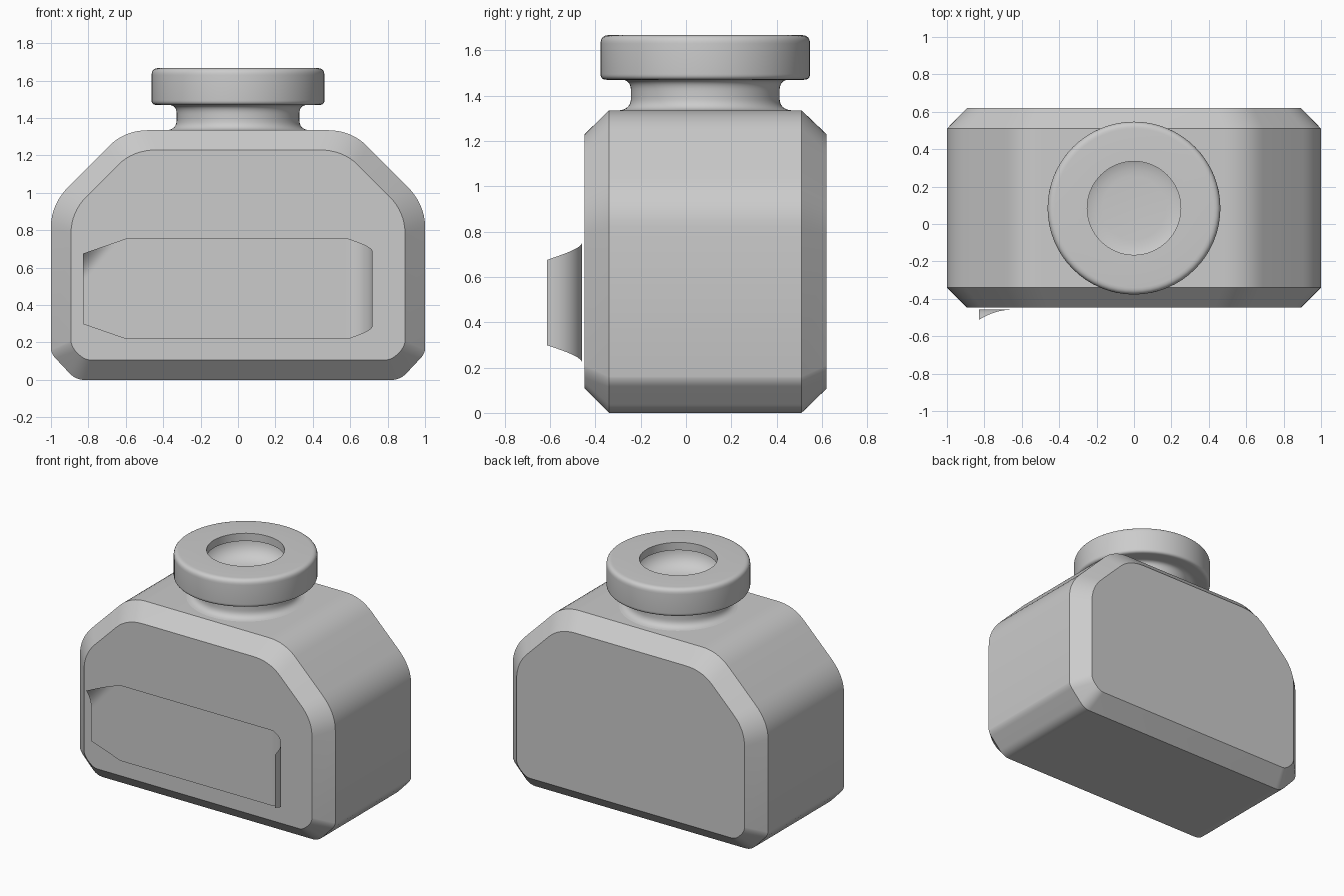
import bpy, math

if "Cube" in bpy.data.objects:
    bpy.data.objects.remove(bpy.data.objects["Cube"])

CY = 0.085  # depth centre of the bottle


def make(name, verts, faces):
    me = bpy.data.meshes.new(name)
    me.from_pydata(verts, [], faces)
    me.update()
    ob = bpy.data.objects.new(name, me)
    bpy.context.collection.objects.link(ob)
    bpy.ops.object.select_all(action='DESELECT')
    ob.select_set(True)
    bpy.context.view_layer.objects.active = ob
    bpy.ops.object.mode_set(mode='EDIT')
    bpy.ops.mesh.select_all(action='SELECT')
    if name != "label":
        bpy.ops.mesh.normals_make_consistent(inside=False)
    bpy.ops.object.mode_set(mode='OBJECT')
    bpy.ops.object.shade_smooth_by_angle(angle=math.radians(32))
    return ob


def curve(a, b, c, n=8):
    return [tuple((1 - t) ** 2 * a[i] + 2 * t * (1 - t) * b[i] + t * t * c[i] for i in (0, 1))
            for t in (k / n for k in range(n + 1))]


def outline(corners):
    half = [p for c in corners for p in curve(*c)]
    return half + [(-x, z) for x, z in reversed(half)]


# body: rounded shoulder outline with chamfered front and back
outer = outline([((.82, 0), (.87, 0), (.905, .04)),
                 ((.975, .115), (.995, .135), (1, .16)),
                 ((1, .82), (1, .94), (.90, 1.04)),
                 ((.69, 1.25), (.605, 1.335), (.48, 1.335))])
inner = outline([((.79, .107), (.82, .107), (.85, .135)),
                 ((.87, .155), (.893, .185), (.893, .21)),
                 ((.893, .78), (.893, .897), (.81, .98)),
                 ((.64, 1.15), (.56, 1.23), (.43, 1.23))])
rings = [(inner, -.447), (outer, -.34), (outer, .51), (inner, .62)]
n = len(outer)
verts = [(x, y, z) for ring, y in rings for x, z in ring]
faces = [(r * n + i, r * n + (i + 1) % n, (r + 1) * n + (i + 1) % n, (r + 1) * n + i)
         for r in range(3) for i in range(n)]
faces += [tuple(range(n)), tuple(range(3 * n, 4 * n))]
make("bottle_body", verts, faces)

# neck and rolled lip, turned in one piece with a hollow inside
profile = [(.42, 1.325)]
profile += curve((.38, 1.335), (.328, 1.34), (.328, 1.39))
profile += curve((.328, 1.42), (.328, 1.47), (.37, 1.47))
profile += curve((.435, 1.47), (.462, 1.47), (.462, 1.495), 6)
profile += curve((.462, 1.63), (.462, 1.667), (.425, 1.667), 6)
profile += [(.25, 1.667), (.25, 1.612), (.33, 1.60)]
profile += curve((.33, 1.58), (.32, 1.46), (.17, 1.455))
SEG = 64
verts = [(r * math.cos(2 * math.pi * k / SEG), CY + r * math.sin(2 * math.pi * k / SEG), z)
         for r, z in profile for k in range(SEG)]
faces = [(j * SEG + k, j * SEG + (k + 1) % SEG, (j + 1) * SEG + (k + 1) % SEG, (j + 1) * SEG + k)
         for j in range(len(profile) - 1) for k in range(SEG)]
faces.append(tuple(range((len(profile) - 1) * SEG, len(profile) * SEG)))
make("neck_and_lip", verts, faces)

# label: thin sheet, right end curled outward, upper left corner peeling
NS, NT = 108, 28
S0, S1, BEND, TAPER, R = -.83, .82, .59, .23, .13
verts = []
for i in range(NS + 1):
    s = S0 + (S1 - S0) * i / NS
    cut = max(0, S0 + TAPER - s, s - (S1 - TAPER)) / TAPER
    half = .268 - .08 * cut
    x, y = s, -.458
    if s > BEND:
        a = min((s - BEND) / R, math.pi / 2)
        x = BEND + R * math.sin(a)
        y -= R * (1 - math.cos(a)) + max(0, s - BEND - R * math.pi / 2)
    for j in range(NT + 1):
        z = .487 + half * (2 * j / NT - 1)
        d = max(0, (-.22 * (s + .83) + .19 * (z - .53)) / .29)
        verts.append((x, y - .055 * (d / .095) ** 2, z))
w = NT + 1
faces = [(i * w + j, (i + 1) * w + j, (i + 1) * w + j + 1, i * w + j + 1)
         for i in range(NS) for j in range(NT)]
make("label", verts, faces)
